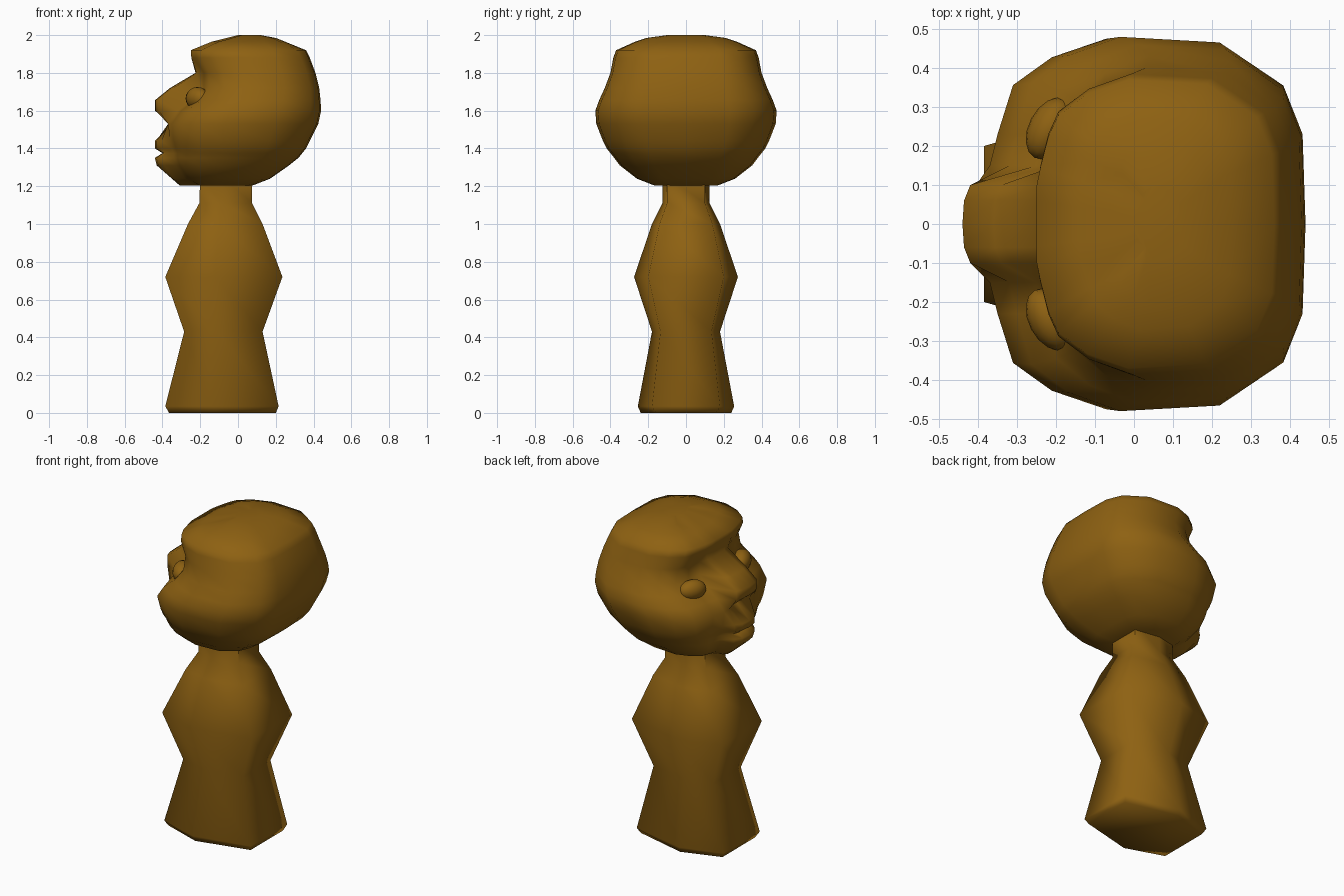
import bpy, bmesh, math

cube = bpy.data.objects.get("Cube")
if cube:
    bpy.data.objects.remove(cube, do_unlink=True)

bronze = bpy.data.materials.new("golden_brown")
bronze.use_nodes = True
colour = (0.27, 0.12, 0.006, 1)
bronze.diffuse_color = colour
bronze.node_tree.nodes["Principled BSDF"].inputs["Base Color"].default_value = colour


def finish(obj, angle):
    obj.data.materials.append(bronze)
    bpy.ops.object.select_all(action="DESELECT")
    obj.select_set(True)
    bpy.context.view_layer.objects.active = obj
    bpy.ops.object.shade_smooth_by_angle(angle=math.radians(angle))


def loft(name, half_rings, angle):
    """Mirror half rings across y, bridge them and cap both ends."""
    bm = bmesh.new()
    rings = []
    for half in half_rings:
        mirrored = [(x, -y, z) for x, y, z in reversed(half) if y > 0.001]
        rings.append([bm.verts.new(p) for p in half + mirrored])
    count = len(rings[0])
    for low, high in zip(rings, rings[1:]):
        for i in range(count):
            j = (i + 1) % count
            bm.faces.new((low[i], low[j], high[j], high[i]))
    bm.faces.new(rings[0])
    bm.faces.new(rings[-1])
    bmesh.ops.recalc_face_normals(bm, faces=bm.faces)
    mesh = bpy.data.meshes.new(name)
    bm.to_mesh(mesh)
    bm.free()
    obj = bpy.data.objects.new(name, mesh)
    bpy.context.collection.objects.link(obj)
    finish(obj, angle)
    return obj


# Six-sided body: height, front x, back x, half width at the middle, at the ends
body_levels = [
    (0.0, -0.365, 0.20, 0.24, 0.16),
    (0.035, -0.385, 0.215, 0.255, 0.18),
    (0.43, -0.285, 0.13, 0.18, 0.135),
    (0.72, -0.385, 0.235, 0.275, 0.20),
    (1.0, -0.265, 0.13, 0.18, 0.14),
    (1.11, -0.205, 0.075, 0.125, 0.10),
    (1.25, -0.20, 0.075, 0.125, 0.10),
]
loft("body", [[(f, e, z), (f * 0.58 + b * 0.42, w, z), (b, e, z)]
              for z, f, b, w, e in body_levels], 75)

# Head: height, face x at centre, at nose edge, at cheek, half width, back x
head_levels = [
    (1.205, -0.31, -0.29, -0.23, 0.17, 0.08),
    (1.24, -0.35, -0.34, -0.28, 0.26, 0.17),
    (1.31, -0.43, -0.39, -0.33, 0.35, 0.27),
    (1.35, -0.44, -0.405, -0.34, 0.38, 0.32),
    (1.375, -0.40, -0.385, -0.34, 0.40, 0.34),
    (1.40, -0.44, -0.405, -0.35, 0.42, 0.36),
    (1.44, -0.44, -0.405, -0.36, 0.44, 0.38),
    (1.53, -0.35, -0.37, -0.37, 0.475, 0.425),
    (1.60, -0.44, -0.42, -0.32, 0.48, 0.44),
    (1.655, -0.44, -0.42, -0.25, 0.46, 0.437),
    (1.72, -0.36, -0.34, -0.20, 0.43, 0.43),
    (1.80, -0.225, -0.22, -0.20, 0.40, 0.41),
    (1.88, -0.247, -0.247, -0.24, 0.385, 0.38),
    (1.92, -0.25, -0.25, -0.24, 0.37, 0.36),
    (1.965, -0.14, -0.14, -0.13, 0.27, 0.25),
    (1.985, -0.06, -0.06, -0.05, 0.21, 0.20),
    (2.0, 0.0, 0.0, 0.01, 0.10, 0.12),
]
# Skull outline as depth fraction and width fraction
skull = [(0.075, 0.75), (0.2, 0.9), (0.375, 1), (0.71, 0.97),
         (0.925, 0.74), (0.99, 0.48), (1, 0)]


def head_ring(z, centre, nose, cheek, w, back):
    k = min(1, w / 0.38)
    pts = [(centre, 0, z), (centre * 0.8 + nose * 0.2, 0.06 * k, z),
           (nose, 0.1 * k, z), (cheek, 0.15 * k, z),
           (cheek + 0.02, 0.23 * k, z)]
    return pts + [(cheek + (back - cheek) * d, w * s, z) for d, s in skull]


loft("head", [head_ring(*level) for level in head_levels], 80)

# Eyes nested under the brow
for name, side in (("left_eye", 1), ("right_eye", -1)):
    bpy.ops.mesh.primitive_uv_sphere_add(
        segments=16, ring_count=10, location=(-0.215, side * 0.245, 1.665),
        rotation=(0, 0, -side * math.radians(28)))
    eye = bpy.context.object
    eye.name = name
    eye.scale = (0.055, 0.085, 0.06)
    finish(eye, 80)
